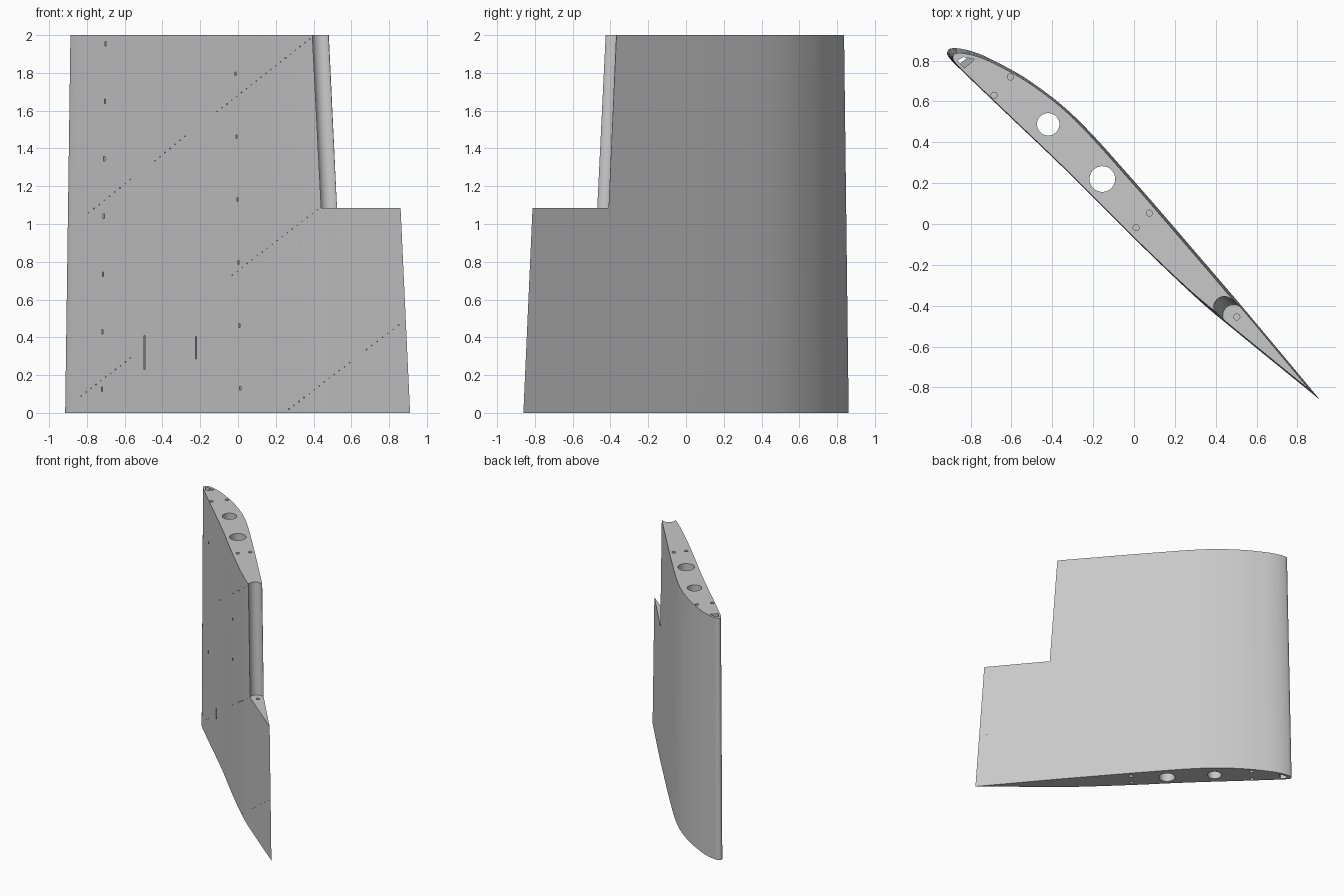
import bpy, bmesh, math
from mathutils import Vector

if "Cube" in bpy.data.objects:
    bpy.data.objects.remove(bpy.data.objects["Cube"])

grey = bpy.data.materials.new("plain grey")
grey.diffuse_color = (0.58, 0.58, 0.58, 1)
grey.use_nodes = True
grey.node_tree.nodes["Principled BSDF"].inputs["Base Color"].default_value = grey.diffuse_color

# Wing section at the root, trailing edge -> lower skin -> nose -> upper skin
LOWER = [(0.911, -0.861), (0.713, -0.70), (0.517, -0.54), (0.32, -0.375), (0, -0.07),
         (-0.325, 0.255), (-0.66, 0.575), (-0.855, 0.762), (-0.9, 0.808)]
UPPER = [(-0.915, 0.835), (-0.905, 0.855), (-0.875, 0.861), (-0.80, 0.847), (-0.71, 0.812),
         (-0.51, 0.70), (-0.29, 0.525), (0, 0.21), (0.32, -0.16), (0.517, -0.39),
         (0.911, -0.861)]


def taper(p, z):
    """Shrink a root section point to the section at height z."""
    k = z / 2
    s = 1 - 0.066 * k
    return Vector((p[0] * s - 0.0325 * k, p[1] * s + 0.0325 * k, z))


def spline(pts, steps=6):
    """Smooth curve through the points."""
    p = [Vector(q) for q in pts]
    p = [2 * p[0] - p[1]] + p + [2 * p[-1] - p[-2]]
    out = []
    for i in range(1, len(p) - 2):
        a, b, c, d = p[i - 1:i + 3]
        m1, m2 = (c - a) / 2, (d - b) / 2
        # limit tangents to the local segment length
        n = (c - b).length
        m1, m2 = m1.normalized() * n, m2.normalized() * n
        for j in range(steps):
            t = j / steps
            out.append(b * (2*t**3 - 3*t*t + 1) + m1 * (t**3 - 2*t*t + t)
                       + c * (3*t*t - 2*t**3) + m2 * (t**3 - t*t))
    return out


def loft(bm, bottom, top):
    a = [bm.verts.new(v) for v in bottom]
    b = [bm.verts.new(v) for v in top]
    bm.faces.new(a[::-1])
    bm.faces.new(b)
    for i in range(len(a)):
        j = (i + 1) % len(a)
        bm.faces.new((a[i], a[j], b[j], b[i]))


def finish(bm, name, hidden=False):
    bmesh.ops.recalc_face_normals(bm, faces=bm.faces)
    me = bpy.data.meshes.new(name)
    bm.to_mesh(me)
    bm.free()
    me.materials.append(grey)
    ob = bpy.data.objects.new(name, me)
    bpy.context.collection.objects.link(ob)
    ob.hide_render = hidden
    return ob


# Tapered wing body
outline = spline(LOWER + UPPER)
bm = bmesh.new()
loft(bm, [taper(p, 0) for p in outline], [taper(p, 2) for p in outline])
wing = finish(bm, "wing_panel")


def cut(cutter):
    m = wing.modifiers.new("cut", 'BOOLEAN')
    m.object, m.operation, m.solver = cutter, 'DIFFERENCE', 'EXACT'
    bpy.context.view_layer.objects.active = wing
    bpy.ops.object.modifier_apply(modifier=m.name)
    bpy.data.objects.remove(cutter)


# Flap bay with a rounded hinge channel along its front
U, N = Vector((0.707, -0.707, 0)), Vector((0.707, 0.707, 0))


def bay(z):
    c = Vector((0.487, -0.447, z)) + Vector((-0.045, 0.04, 0)) * (z - 1.085) / 0.915
    arc = [math.radians(-90 + 180 * i / 20) for i in range(21)]
    pts = [c + 0.052 * (N * math.sin(a) - U * math.cos(a)) for a in arc]
    return pts + [c + N * 0.3, c + N * 0.3 + U * 0.9, c - N * 0.3 + U * 0.9, c - N * 0.3]


bm = bmesh.new()
loft(bm, bay(1.085), bay(2.1))
cut(finish(bm, "bay_cutter", True))


# Spar tubes, nose channel and pin holes
def cylinder(bm, x, y, r, z0, z1, n=32):
    ring = [(x + r * math.cos(2 * math.pi * i / n), y + r * math.sin(2 * math.pi * i / n))
            for i in range(n)]
    loft(bm, [(*p, z0) for p in ring], [(*p, z1) for p in ring])


bm = bmesh.new()
cylinder(bm, -0.42, 0.488, 0.055, -0.1, 2.1)
cylinder(bm, -0.155, 0.22, 0.063, -0.1, 2.1)
for x, y in [(-0.605, 0.72), (-0.685, 0.63), (0.075, 0.053), (0.01, -0.018)]:
    cylinder(bm, x, y, 0.015, -0.1, 0.1, 16)
    cylinder(bm, x, y, 0.015, 1.9, 2.1, 16)
cylinder(bm, 0.503, -0.455, 0.015, 0.98, 1.2, 16)
nose = [(-0.89, 0.822), (-0.86, 0.84), (-0.80, 0.828), (-0.855, 0.782)]
loft(bm, [taper(p, -0.1) for p in nose], [taper(p, 2.1) for p in nose])
cut(finish(bm, "hole_cutter", True))


# Fine slits in the lower skin
def skin_y(x, z):
    pts = [taper(p, z) for p in LOWER]
    for a, b in zip(pts, pts[1:]):
        if b.x <= x <= a.x:
            return a.y + (b.y - a.y) * (x - a.x) / (b.x - a.x)
    return pts[-1].y


def slit(bm, x, z, w, h):
    y = skin_y(x, z)
    ring = [(x - w, y - 0.02), (x + w, y - 0.02), (x + w, y + 0.015), (x - w, y + 0.015)]
    loft(bm, [(*p, z - h) for p in ring], [(*p, z + h) for p in ring])


bm = bmesh.new()
slit(bm, -0.495, 0.32, 0.003, 0.09)
slit(bm, -0.223, 0.345, 0.003, 0.06)
for i in range(7):
    slit(bm, -0.72 + 0.003 * i, 0.125 + 0.305 * i, 0.003, 0.012)
for i in range(6):
    slit(bm, 0.012 - 0.005 * i, 0.13 + 0.333 * i, 0.003, 0.01)
for x0, z0, x1, z1 in [(-0.79, 1.06, -0.57, 1.235), (-0.44, 1.335, -0.28, 1.465),
                       (-0.11, 1.595, 0.38, 1.98), (-0.83, 0.09, -0.57, 0.29),
                       (-0.03, 0.73, 0.42, 1.075), (0.27, 0.02, 0.59, 0.265),
                       (0.68, 0.335, 0.85, 0.465)]:
    n = int((x1 - x0) / 0.025)
    for i in range(n + 1):
        slit(bm, x0 + (x1 - x0) * i / n, z0 + (z1 - z0) * i / n, 0.002, 0.002)
cut(finish(bm, "slit_cutter", True))

# Smooth skin, crisp edges
bpy.ops.object.select_all(action='DESELECT')
wing.select_set(True)
bpy.context.view_layer.objects.active = wing
bpy.ops.object.shade_smooth_by_angle(angle=math.radians(30))
